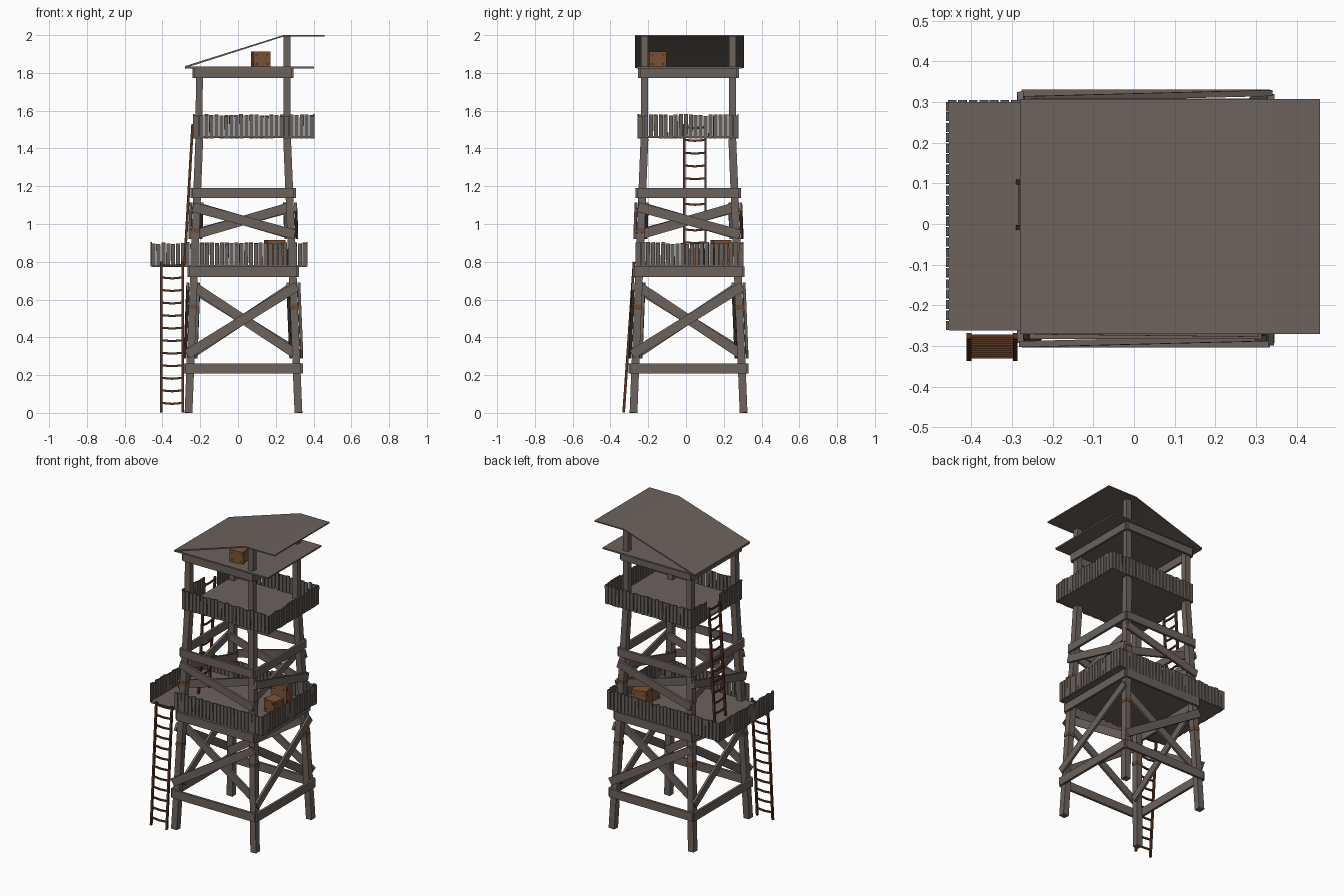
import bpy, bmesh, math, random
from mathutils import Vector, Matrix

if "Cube" in bpy.data.objects:
    bpy.data.objects.remove(bpy.data.objects["Cube"])
random.seed(4)

def mat(name, c):
    m = bpy.data.materials.new(name)
    m.diffuse_color = (*c, 1)
    m.use_nodes = True
    m.node_tree.nodes["Principled BSDF"].inputs["Base Color"].default_value = m.diffuse_color
    return m
WOOD = mat("weathered wood", (0.150, 0.122, 0.108))
SLAT = mat("grey slats", (0.135, 0.115, 0.103))
LADDER = mat("red brown wood", (0.100, 0.036, 0.016))
CRATE = mat("crate wood", (0.200, 0.085, 0.036))
DARK = mat("dark crate trim", (0.060, 0.028, 0.014))
ROPE = mat("rusty binding", (0.150, 0.072, 0.034))

def finish(name, bm, m):
    bmesh.ops.recalc_face_normals(bm, faces=bm.faces)
    me = bpy.data.meshes.new(name)
    bm.to_mesh(me)
    bm.free()
    me.materials.append(m)
    ob = bpy.data.objects.new(name, me)
    bpy.context.collection.objects.link(ob)
    return ob

def box(bm, lo, hi):
    lo, hi = Vector(lo), Vector(hi)
    bmesh.ops.create_cube(bm, size=1, matrix=Matrix.Translation((lo + hi) / 2) @ Matrix.Diagonal((*(hi - lo), 1)))

def beam(bm, p, q, w, t, n):
    """Board from p to q; t thick along n, w wide across."""
    p, q = Vector(p), Vector(q)
    d = (q - p).normalized()
    n = Vector(n)
    n = (n - d * n.dot(d)).normalized()
    s = d.cross(n)
    M = Matrix((d * (q - p).length, s * w, n * t)).transposed().to_4x4()
    bmesh.ops.create_cube(bm, size=1, matrix=Matrix.Translation((p + q) / 2) @ M)

# leg centre line: leaning up to z 1.45, upright above
def leg(i, j, z):
    f = min(z / 1.45, 1)
    x = (-0.262 + 0.057 * f) if i < 0 else (0.320 - 0.060 * f)
    y = (-0.278 + 0.058 * f) if j < 0 else (0.305 - 0.060 * f)
    return Vector((x, y, z))

CORNERS = [(-1, -1), (1, -1), (1, 1), (-1, 1)]
bm = bmesh.new()
for i, j in CORNERS:
    beam(bm, leg(i, j, 0), leg(i, j, 1.45), 0.041, 0.041, (0, 1, 0))
    beam(bm, leg(i, j, 1.44), leg(i, j, 1.992 if i > 0 else 1.83), 0.037, 0.037, (0, 1, 0))
finish("legs", bm, WOOD)

# rusty bindings on the legs
bm = bmesh.new()
for i, j in CORNERS:
    for z in (0.56, 0.965):
        beam(bm, leg(i, j, z - 0.012), leg(i, j, z + 0.012), 0.045, 0.045, (0, 1, 0))
finish("leg_bindings", bm, ROPE)

# horizontal beams and crossed braces on the four sides
beams, braces = bmesh.new(), bmesh.new()
for k in range(4):
    a, b = CORNERS[k], CORNERS[(k + 1) % 4]
    d = (leg(*b, 0) - leg(*a, 0)).normalized()
    n = d.cross(Vector((0, 0, 1)))
    for z, w in ((0.235, 0.055), (0.747, 0.055), (1.163, 0.053), (1.798, 0.05)):
        o = n * 0.027
        beam(beams, leg(*a, z) + o - d * 0.024, leg(*b, z) + o + d * 0.024, w, 0.016, n)
    for z0, z1, side in ((0.31, 0.67, 0.030), (0.67, 0.31, -0.028), (1.09, 0.945, 0.030), (0.945, 1.09, -0.028)):
        e = 0.02 if side > 0 else 0
        beam(braces, leg(*a, z0) + n * side - d * e, leg(*b, z1) + n * side + d * e, 0.05, 0.015, n)
finish("cross_beams", beams, WOOD)
finish("cross_braces", braces, WOOD)

# platforms
for name, lo, hi in (("lower_deck", (-0.28, -0.262, 0.772), (0.362, 0.300, 0.784)),
                     ("side_balcony_deck", (-0.455, -0.262, 0.772), (-0.28, 0.300, 0.784)),
                     ("upper_deck", (-0.232, -0.25, 1.455), (0.398, 0.272, 1.467)),
                     ("ceiling_deck", (-0.28, -0.262, 1.823), (0.402, 0.300, 1.833))):
    bm = bmesh.new()
    box(bm, lo, hi)
    finish(name, bm, WOOD)

# slatted railings: each run goes from p to q at height z
def railing(name, runs, z, h=0.122, pitch=0.0262):
    bm = bmesh.new()
    for p, q in runs:
        p, q = Vector((*p, z)), Vector((*q, z))
        d = (q - p).normalized()
        count = round((q - p).length / pitch)
        step = (q - p).length / count
        n = d.cross(Vector((0, 0, 1)))
        for s in range(count):
            c = p + d * step * (s + 0.5)
            lean = d * random.uniform(-0.0015, 0.0015)
            top = c + lean + Vector((0, 0, h + random.uniform(-0.007, 0.004)))
            beam(bm, c - Vector((0, 0, random.uniform(0, 0.004))), top, 0.0215, 0.007, n)
    finish(name, bm, SLAT)

railing("lower_railing", [((-0.28, -0.264), (0.366, -0.264)), ((0.365, -0.264), (0.365, 0.302)),
                          ((0.366, 0.302), (-0.46, 0.302)), ((-0.459, 0.302), (-0.459, -0.262))], 0.778)
railing("upper_railing", [((-0.234, -0.252), (0.403, -0.252)), ((0.401, -0.252), (0.401, 0.275)),
                          ((0.403, 0.275), (-0.234, 0.275)), ((-0.234, 0.275), (-0.234, 0.115)),
                          ((-0.234, -0.015), (-0.234, -0.252))], 1.456)

# bent roof sheet, swept along y
bm = bmesh.new()
prof = [(-0.28, 1.826), (0.24, 1.992), (0.457, 1.992), (0.457, 2.0), (0.24, 2.0), (-0.28, 1.836)]
rows = [[bm.verts.new((x, y, z)) for x, z in prof] for y in (-0.27, 0.307)]
for k in range(6):
    bm.faces.new((rows[0][k], rows[0][(k + 1) % 6], rows[1][(k + 1) % 6], rows[1][k]))
for r in rows:
    bm.faces.new((r[0], r[1], r[4], r[5]))
    bm.faces.new((r[1], r[2], r[3], r[4]))
roof = finish("roof", bm, WOOD)
bpy.context.view_layer.objects.active = roof
roof.select_set(True)
bpy.ops.object.shade_smooth_by_angle(angle=math.radians(30))

# ladders: foot and head centres, half-width direction
def ladder(name, foot, head, side, n, rungs):
    bm = bmesh.new()
    foot, head, side = Vector(foot), Vector(head), Vector(side)
    for s in (-1, 1):
        beam(bm, foot + side * s, head + side * s, 0.012, 0.014, n)
    for k in range(rungs):
        c = foot.lerp(head, (k + 0.75) / rungs)
        sag = Vector((0, 0, -0.005))
        beam(bm, c - side, c + sag, 0.011, 0.008, n)
        beam(bm, c + sag, c + side, 0.011, 0.008, n)
    finish(name, bm, LADDER)

ladder("lower_ladder", (-0.349, -0.33, 0.003), (-0.349, -0.275, 0.80), (0.057, 0, 0), (0, -1, 0), 12)
ladder("upper_ladder", (-0.283, 0.047, 0.785), (-0.24, 0.047, 1.53), (0, 0.056, 0), (-1, 0, 0), 11)

# crates with darker nail plates on every side
def crate(name, c, s, h, turn=0):
    M = Matrix.Translation(c) @ Matrix.Rotation(turn, 4, 'Z')
    bm = bmesh.new()
    box(bm, (-s, -s, 0), (s, s, h))
    bm.transform(M)
    finish(name, bm, CRATE)
    bm = bmesh.new()
    for a in (-0.65, 0.65):
        for z in (0.2, 0.8):
            box(bm, (a * s - 0.005, -s - 0.001, z * h - 0.005), (a * s + 0.005, s + 0.001, z * h + 0.005))
            box(bm, (-s - 0.001, a * s - 0.005, z * h - 0.005), (s + 0.001, a * s + 0.005, z * h + 0.005))
    bm.transform(M)
    finish(name + "_nails", bm, DARK)

crate("roof_crate", (0.12, -0.155, 1.832), 0.046, 0.08, 0.15)
crate("deck_crate", (0.195, 0.185, 0.784), 0.048, 0.13, 0.2)
crate("small_crate", (0.23, 0.05, 0.784), 0.042, 0.085, -0.2)
